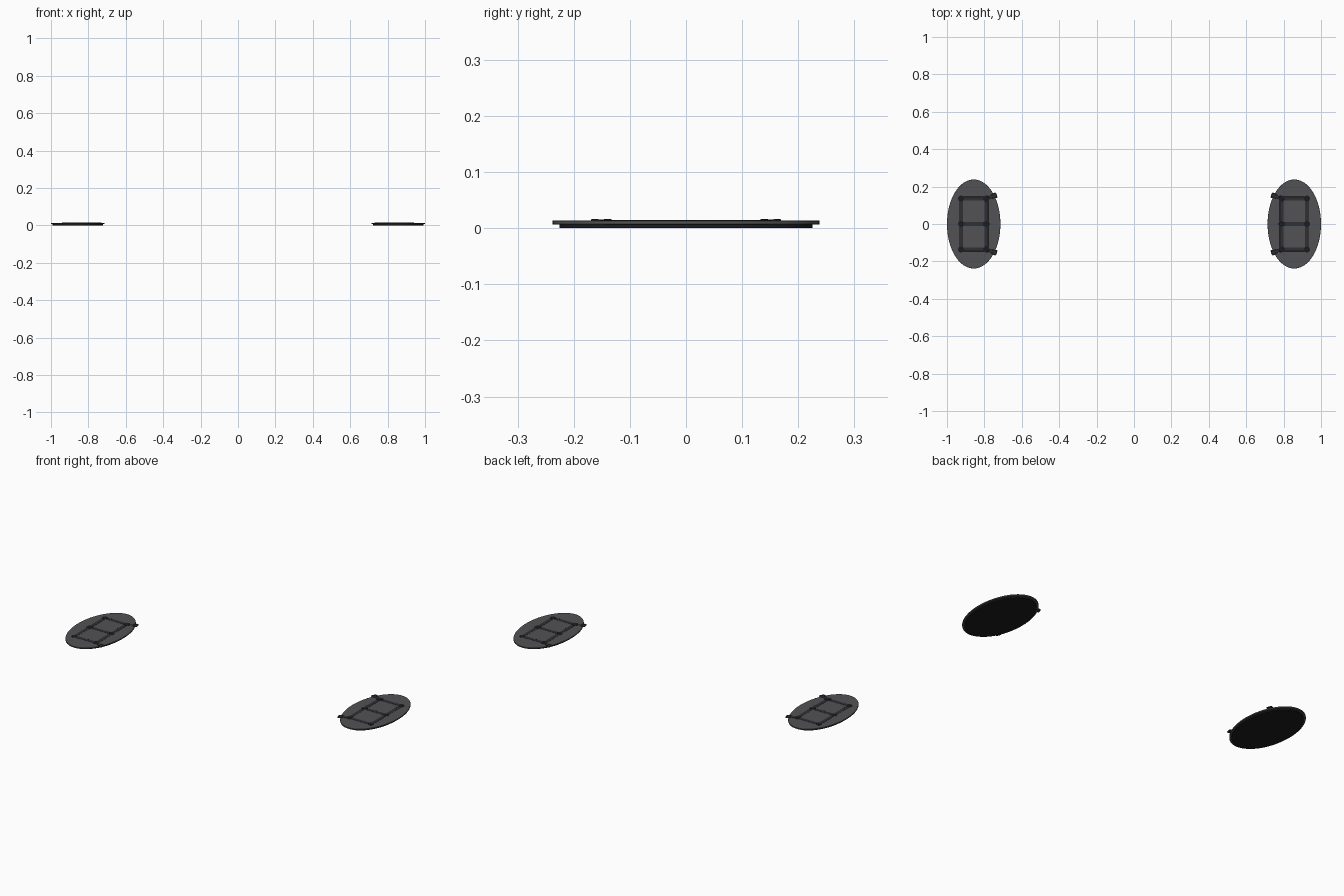
import bpy, bmesh, math
from mathutils import Vector

if "Cube" in bpy.data.objects:
    bpy.data.objects.remove(bpy.data.objects["Cube"])


def material(name, rgb):
    m = bpy.data.materials.new(name)
    m.diffuse_color = (*rgb, 1)
    m.use_nodes = True
    m.node_tree.nodes["Principled BSDF"].inputs["Base Color"].default_value = m.diffuse_color
    return m


DECK = material("deck_grey", (0.085, 0.085, 0.09))
SOLE = material("rubber_black", (0.012, 0.012, 0.015))
STRAP = material("strap_dark", (0.03, 0.03, 0.034))
CX = 0.857


def finish(ob, name, mat, bevel=0):
    ob.name = name
    ob.data.materials.append(mat)
    if bevel:
        b = ob.modifiers.new("bevel", "BEVEL")
        b.width, b.segments = bevel, 2
    bpy.ops.object.select_all(action="DESELECT")
    ob.select_set(True)
    bpy.context.view_layer.objects.active = ob
    bpy.ops.object.shade_smooth_by_angle(angle=math.radians(35))
    return ob


def disc(name, x, y, rx, ry, z0, z1, mat, bevel=0, sides=64):
    bpy.ops.mesh.primitive_cylinder_add(vertices=sides, radius=1, depth=1,
                                        location=(x, y, (z0 + z1) / 2))
    ob = bpy.context.object
    ob.scale = (rx, ry, z1 - z0)
    bpy.ops.object.transform_apply(location=False, scale=True, rotation=False)
    return finish(ob, name, mat, bevel)


def bar(name, a, b, width, z0, z1, mat, bevel=0.0006):
    a, b = Vector(a), Vector(b)
    d, mid = b - a, (a + b) / 2
    bpy.ops.mesh.primitive_cube_add(size=1, location=(mid.x, mid.y, (z0 + z1) / 2))
    ob = bpy.context.object
    ob.scale = (d.length, width, z1 - z0)
    bpy.ops.object.transform_apply(location=False, scale=True, rotation=False)
    ob.rotation_euler.z = math.atan2(d.y, d.x)
    return finish(ob, name, mat, bevel)


# One plate per side; s points outward
for s, side in ((-1, "left"), (1, "right")):
    def X(u):
        return s * (CX + u)

    # Sole and upper deck
    disc(f"{side}_sole", X(0), 0, 0.134, 0.225, 0, 0.007, SOLE)
    disc(f"{side}_deck", X(0), 0, 0.143, 0.238, 0.0065, 0.0135, DECK, 0.001)

    # Strap grid
    for u in (-0.068, 0.068):
        bar(f"{side}_long_strap", (X(u), -0.136), (X(u), 0.136), 0.02, 0.012, 0.0143, STRAP)
    for y in (-0.136, 0, 0.136):
        bar(f"{side}_cross_strap", (X(-0.068), y), (X(0.068), y), 0.02, 0.012, 0.0143, STRAP)
        for u in (-0.068, 0.068):
            disc(f"{side}_rivet", X(u), y, 0.016, 0.016, 0.012, 0.0148, SOLE, 0.0005, 20)

    # Inner-edge tails with buckles
    for t in (-1, 1):
        a, b = Vector((X(-0.068), t * 0.136)), Vector((X(-0.124), t * 0.156))
        bar(f"{side}_tail_strap", a, b, 0.018, 0.012, 0.0145, STRAP)
        d = (b - a).normalized()
        n = Vector((-d.y, d.x))
        c = a + d * 0.044
        for k in (-1, 1):
            o = c + n * k * 0.012
            bar(f"{side}_buckle_side", o - d * 0.013, o + d * 0.013, 0.006, 0.0115, 0.016, STRAP)
            e = c + d * k * 0.011
            bar(f"{side}_buckle_end", e - n * 0.012, e + n * 0.012, 0.005, 0.0115, 0.0155, STRAP)
